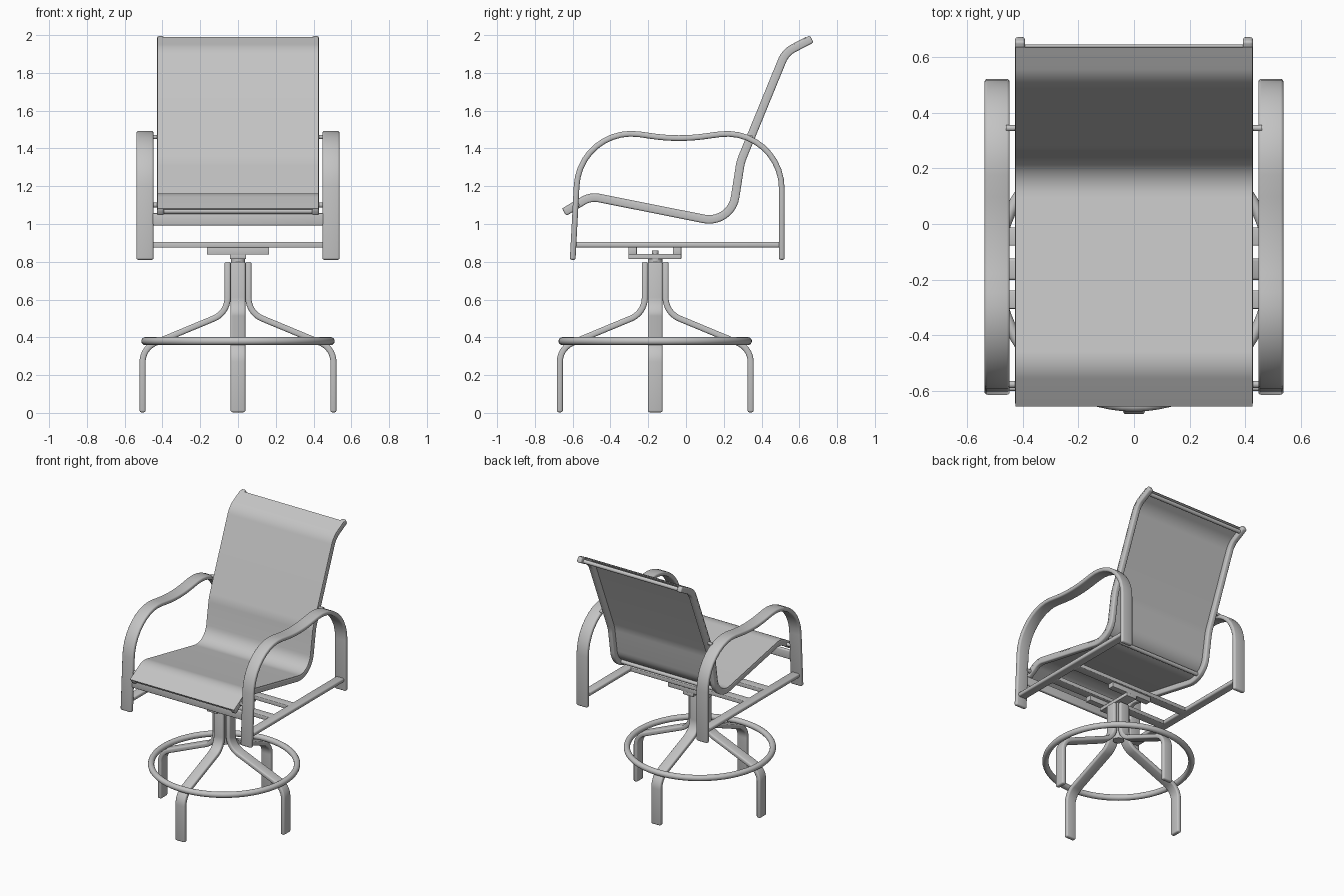
import bpy, bmesh, math
from mathutils import Vector, Matrix

cube = bpy.data.objects.get("Cube")
if cube:
    bpy.data.objects.remove(cube, do_unlink=True)

grey = bpy.data.materials.new("light_grey")
grey.use_nodes = True
COLOUR = (0.55, 0.55, 0.55, 1)
grey.diffuse_color = COLOUR
grey.node_tree.nodes["Principled BSDF"].inputs["Base Color"].default_value = COLOUR

BASE_Y = -0.163


def finish(name, bm, bevel=0.0, matrix=None):
    """Round the sharp edges, then make a smooth shaded object."""
    bmesh.ops.recalc_face_normals(bm, faces=bm.faces)
    if bevel:
        edges = [e for e in bm.edges if e.calc_face_angle(0) > math.radians(50)]
        bmesh.ops.bevel(bm, geom=edges, offset=bevel, segments=3, profile=0.5,
                        affect='EDGES', clamp_overlap=True)
    if matrix:
        bm.transform(matrix)
    mesh = bpy.data.meshes.new(name)
    bm.to_mesh(mesh)
    bm.free()
    mesh.materials.append(grey)
    obj = bpy.data.objects.new(name, mesh)
    bpy.context.collection.objects.link(obj)
    bpy.ops.object.select_all(action='DESELECT')
    obj.select_set(True)
    bpy.context.view_layer.objects.active = obj
    bpy.ops.object.shade_smooth_by_angle(angle=math.radians(35))
    return obj


def fillet(corners, steps=10):
    """Polyline of (y, z, radius) corners with rounded bends."""
    pts = [Vector(c[:2]) for c in corners]
    out = [pts[0]]
    for i in range(1, len(pts) - 1):
        p, r = pts[i], corners[i][2]
        a, b = (pts[i - 1] - p).normalized(), (pts[i + 1] - p).normalized()
        half = a.angle(b) / 2
        centre = p + (a + b).normalized() * (r / math.sin(half))
        reach = r / math.tan(half)
        start, end = p + a * reach - centre, p + b * reach - centre
        turn = start.angle(end)
        for k in range(steps + 1):
            t = k / steps
            out.append(centre + (start * math.sin((1 - t) * turn)
                                 + end * math.sin(t * turn)) / math.sin(turn))
    out.append(pts[-1])
    return out


def ribbon(name, corners, x0, x1, low, high, bevel=0.0, matrix=None):
    """Strip following a path in the YZ plane, from x0 to x1 across."""
    path = fillet(corners)
    bm = bmesh.new()
    rings = []
    for i, p in enumerate(path):
        d0 = (p - path[max(i - 1, 0)]).normalized()
        d1 = (path[min(i + 1, len(path) - 1)] - p).normalized()
        d = (d0 + d1).normalized()
        n = Vector((-d.y, d.x))
        q, s = p + n * low, p + n * high
        rings.append([bm.verts.new((x, v.x, v.y))
                      for x, v in ((x0, q), (x1, q), (x1, s), (x0, s))])
    for a, b in zip(rings, rings[1:]):
        for j in range(4):
            k = (j + 1) % 4
            bm.faces.new((a[j], a[k], b[k], b[j]))
    bm.faces.new(rings[0])
    bm.faces.new(rings[-1])
    return finish(name, bm, bevel, matrix)


def box(name, centre, size, bevel=0.006):
    bm = bmesh.new()
    bmesh.ops.create_cube(bm, size=1)
    bm.transform(Matrix.Translation(centre) @ Matrix.Diagonal((*size, 1)))
    return finish(name, bm, bevel)


def rod(name, centre, radius, length, axis='X'):
    bm = bmesh.new()
    bmesh.ops.create_cone(bm, cap_ends=True, segments=24, radius1=radius,
                          radius2=radius, depth=length)
    turn = Matrix.Rotation(math.pi / 2, 4, 'Y') if axis == 'X' else Matrix()
    return finish(name, bm, 0, Matrix.Translation(centre) @ turn)


# Seat: fabric sling carried on two bent side rails
seat_path = [(-0.645, 1.062), (-0.505, 1.146, 0.12), (0.238, 0.998, 0.14),
             (0.29, 1.33, 0.25), (0.527, 1.908, 0.13), (0.665, 1.98)]
for side, s in (("left", 1), ("right", -1)):
    ribbon(side + "_seat_rail", seat_path, s * 0.392, s * 0.428, -0.022, 0.02, 0.009)
sling_path = seat_path[:-1] + [(0.645, 1.97)]
ribbon("sling", sling_path, -0.427, 0.427, 0.016, 0.023)
for name, y, z in (("front", -0.622, 1.068), ("rear", 0.19, 1.045), ("top", 0.632, 1.957)):
    rod(name + "_sling_bar", (0, y, z), 0.014, 0.8)

# Arms: wavy flat hoops with a lower side bar and pins to the rails
arm_path = [(-0.6, 0.81), (-0.562, 1.52, 0.29), (-0.04, 1.445, 1.0),
            (0.507, 1.52, 0.29), (0.507, 0.81)]
for side, s in (("left", 1), ("right", -1)):
    ribbon(side + "_arm", arm_path, s * 0.447, s * 0.538, -0.015, 0.015, 0.011)
    box(side + "_side_bar", (s * 0.492, -0.045, 0.89), (0.066, 1.09, 0.03), 0.01)
    rod(side + "_front_pin", (s * 0.435, -0.577, 1.1), 0.013, 0.05)
    rod(side + "_back_pin", (s * 0.435, 0.345, 1.46), 0.011, 0.05)

# Stretchers joining the two arms
box("front_stretcher", (0, -0.588, 1.024), (0.91, 0.024, 0.066), 0.008)
for name, y in (("front", -0.272), ("rear", -0.045)):
    box(name + "_cross_bar", (0, y, 0.89), (0.94, 0.066, 0.03), 0.005)

# Swivel mount under the cross bars
for name, y in (("front", -0.283), ("rear", -0.047)):
    box(name + "_swivel_rail", (0, y, 0.857), (0.33, 0.045, 0.037), 0.002)
box("swivel_plate", (0, -0.165, 0.828), (0.085, 0.28, 0.026), 0.002)
rod("swivel_nut", (0, BASE_Y, 0.846), 0.018, 0.025, 'Z')
rod("swivel_post", (0, BASE_Y, 0.68), 0.038, 0.28, 'Z')

# Base: four bent flat legs and a round foot ring
leg_path = [(0.055, 0.8), (0.055, 0.53, 0.12), (0.505, 0.343, 0.11), (0.505, 0.003)]
for i, name in enumerate(("rear", "right", "front", "left")):
    place = Matrix.Translation((0, BASE_Y, 0)) @ Matrix.Rotation(i * math.pi / 2, 4, 'Z')
    ribbon(name + "_leg", leg_path, -0.039, 0.039, -0.016, 0.016, 0.01, place)
bpy.ops.mesh.primitive_torus_add(location=(0, BASE_Y, 0.38), major_radius=0.491,
                                 minor_radius=0.021, major_segments=72, minor_segments=16)
ring = bpy.context.object
ring.name = "foot_ring"
ring.data.materials.append(grey)
bpy.ops.object.shade_smooth_by_angle(angle=math.radians(35))
for obj in bpy.context.collection.objects:
    if obj.name.endswith("_leg"):
        for v in obj.data.vertices:
            v.co.z = max(v.co.z, 0)
